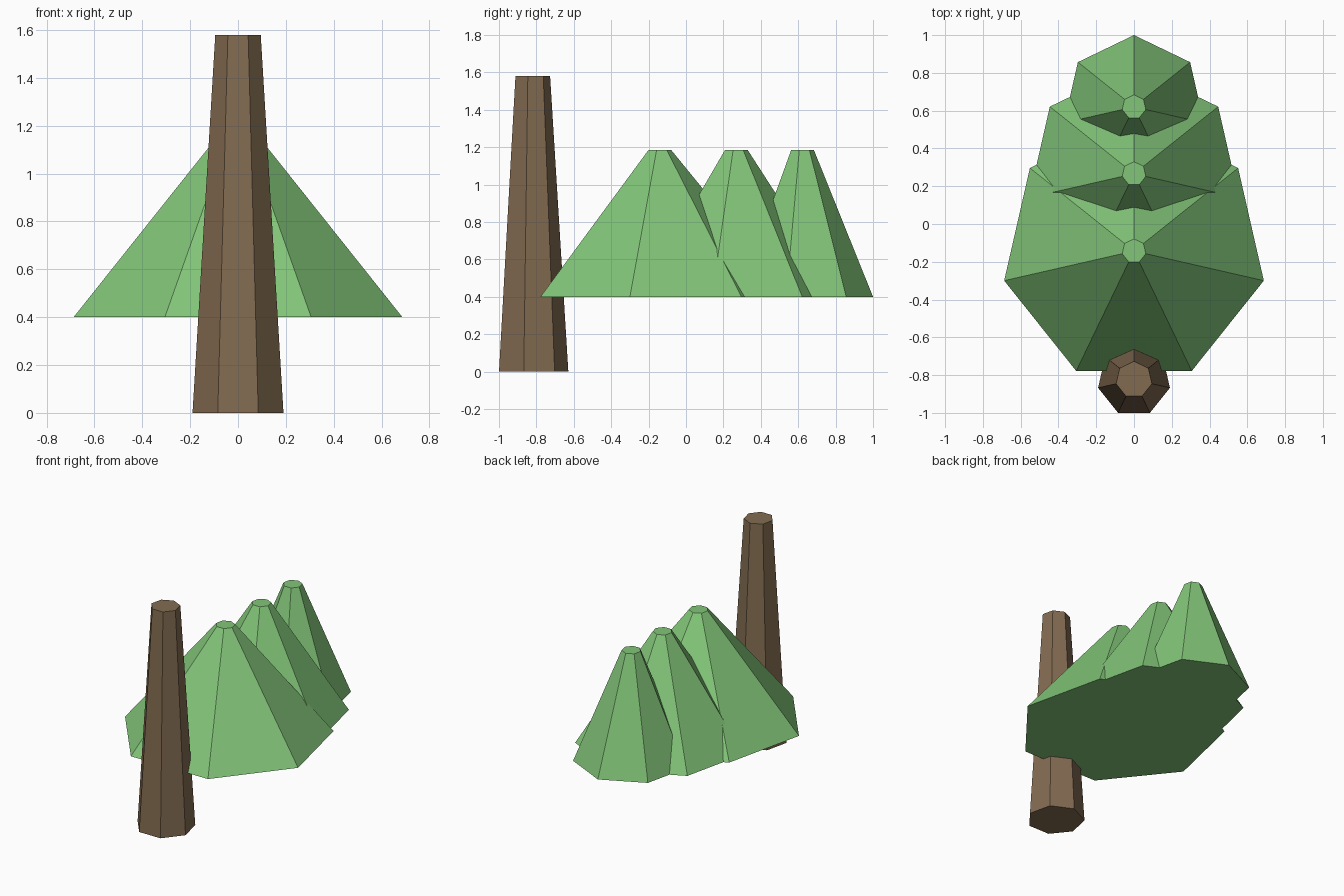
import bpy
import bmesh
from math import sin, cos, tau

cube = bpy.data.objects.get("Cube")
if cube:
    bpy.data.objects.remove(cube, do_unlink=True)

SIDES = 7


def make_material(name, rgb):
    mat = bpy.data.materials.new(name)
    mat.use_nodes = True
    mat.diffuse_color = (*rgb, 1)
    mat.node_tree.nodes["Principled BSDF"].inputs["Base Color"].default_value = (*rgb, 1)
    return mat


def tapered_part(name, y, bottom, top, z_low, z_high, mat):
    """Closed, flat-shaded tapered prism with one corner pointing to the back."""
    bm = bmesh.new()
    angles = [-tau * i / SIDES for i in range(SIDES)]
    low, high = [[bm.verts.new((r * sin(a), r * cos(a), z)) for a in angles]
                 for r, z in ((bottom, 0), (top, z_high - z_low))]
    for i in range(SIDES):
        j = (i + 1) % SIDES
        bm.faces.new((low[i], low[j], high[j], high[i]))
    bm.faces.new(low[::-1])
    bm.faces.new(high)
    bmesh.ops.recalc_face_normals(bm, faces=bm.faces)
    mesh = bpy.data.meshes.new(name)
    bm.to_mesh(mesh)
    bm.free()
    mesh.materials.append(mat)
    obj = bpy.data.objects.new(name, mesh)
    obj.location = (0, y, z_low)
    bpy.context.collection.objects.link(obj)
    return obj


bark = make_material("bark_brown", (0.225, 0.148, 0.083))
leaf = make_material("leaf_green", (0.225, 0.56, 0.19))

# Bare trunk standing at the front
tapered_part("trunk", -0.824, 0.195, 0.0975, 0, 1.58, bark)

# Three foliage tiers in a row, shrinking towards the back
tiers = (("large_foliage", -0.143, 0.705),
         ("middle_foliage", 0.266, 0.57),
         ("small_foliage", 0.62, 0.38))
for name, y, radius in tiers:
    tapered_part(name, y, radius, 0.064, 0.4, 1.185, leaf)
